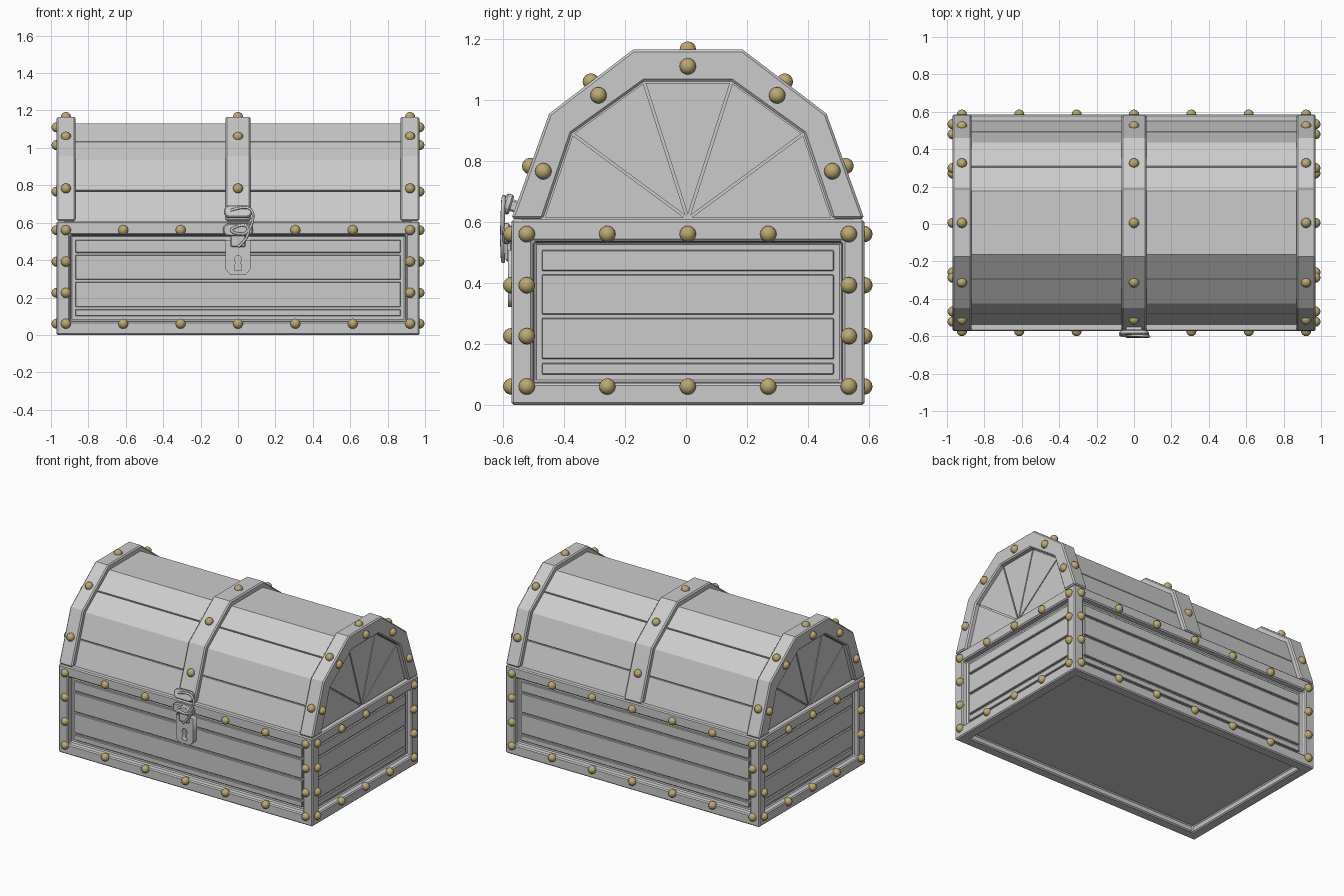
import bpy, bmesh, math
from mathutils import Matrix, Vector

if "Cube" in bpy.data.objects:
    bpy.data.objects.remove(bpy.data.objects["Cube"])

CY = 0.006          # chest centre in y
HX, HY, HZ = 0.97, 0.579, 0.607


def finish(bm, name, bevel=0, mat=None):
    bmesh.ops.recalc_face_normals(bm, faces=bm.faces)
    me = bpy.data.meshes.new(name)
    bm.to_mesh(me)
    bm.free()
    ob = bpy.data.objects.new(name, me)
    bpy.context.collection.objects.link(ob)
    if bevel:
        m = ob.modifiers.new("bevel", 'BEVEL')
        m.width, m.segments, m.limit_method = bevel, 1, 'ANGLE'
        m.angle_limit = math.radians(50)
    if mat:
        me.materials.append(mat)
    return ob


def box(bm, lo, hi):
    lo, hi = Vector(lo), Vector(hi)
    s = [abs(v) for v in hi - lo]
    bmesh.ops.create_cube(bm, size=1, matrix=Matrix.Translation((lo + hi) / 2) @ Matrix.Diagonal((*s, 1)))


def prism(bm, pts, x0, x1):
    f = bm.faces.new([bm.verts.new((x0, y + CY, z)) for y, z in pts])
    r = bmesh.ops.extrude_face_region(bm, geom=[f])
    bmesh.ops.translate(bm, vec=(x1 - x0, 0, 0), verts=[v for v in r['geom'] if isinstance(v, bmesh.types.BMVert)])


def arch(half):
    return half + [(-y, z) for y, z in reversed(half)]


# body: framed box with recessed panels on every side
bm = bmesh.new()
box(bm, (-HX, CY - HY, 0), (HX, CY + HY, HZ))
faces = bm.faces[:]
bmesh.ops.inset_individual(bm, faces=faces, thickness=0.1)
bmesh.ops.inset_individual(bm, faces=faces, thickness=0.006, depth=-0.04)
finish(bm, "body_frame", 0.007)

# body planks, front/back and both ends
bm = bmesh.new()
for z0, z1 in ((0.1, 0.137), (0.15, 0.284), (0.296, 0.427), (0.439, 0.507)):
    for s in (-1, 1):
        box(bm, (-0.87, CY + s * (HY - 0.045), z0), (0.87, CY + s * (HY - 0.027), z1))
        box(bm, (s * (HX - 0.045), CY - 0.479, z0), (s * (HX - 0.027), CY + 0.479, z1))
finish(bm, "body_planks", 0.003)

# lid core with plank grooves in the middle of the sloping facets
outer = arch([(0.579, 0.61), (0.455, 0.955), (0.18, 1.165)])
inner = arch([(0.475, 0.61), (0.38, 0.89), (0.144, 1.06)])
panel = arch([(0.545, 0.605), (0.43, 0.935), (0.17, 1.13)])
profile = []
for i, (a, b) in enumerate(zip(panel, panel[1:])):
    a, b = Vector(a), Vector(b)
    profile.append(a)
    if i != 2:
        d, m = (b - a).normalized(), (a + b) / 2
        n = Vector((-d.y, d.x))
        profile += [m - d * 0.004, m + n * 0.01, m + d * 0.004]
profile.append(Vector(panel[-1]))
bm = bmesh.new()
prism(bm, profile, -0.93, 0.93)
finish(bm, "lid_planks")

# lid end panels: fan of wedges
bm = bmesh.new()
for p, q in zip(inner, inner[1:]):
    tri = [Vector((0, 0.61)), Vector(p), Vector(q)]
    sides = [(tri[1] - tri[2]).length, (tri[2] - tri[0]).length, (tri[0] - tri[1]).length]
    per = sum(sides)
    c = sum((t * s for t, s in zip(tri, sides)), Vector((0, 0))) / per
    e1, e2 = tri[1] - tri[0], tri[2] - tri[0]
    radius = abs(e1.x * e2.y - e1.y * e2.x) / per
    tri = [c + (t - c) * (1 - 0.004 / radius) for t in tri]
    for s in (-1, 1):
        prism(bm, tri, s * 0.925, s * 0.942)
finish(bm, "lid_end_wedges")

# lid arches at both ends and the middle strap
bm = bmesh.new()
for s in (-1, 1):
    prism(bm, outer + inner[::-1], s * 0.868, s * HX)
finish(bm, "lid_end_arches", 0.008)
bm = bmesh.new()
prism(bm, outer + inner[::-1], -0.067, 0.067)
finish(bm, "lid_middle_strap", 0.008)

# rivets
brass = bpy.data.materials.new("brass")
brass.diffuse_color = (0.5, 0.39, 0.17, 1)
brass.use_nodes = True
brass.node_tree.nodes["Principled BSDF"].inputs["Base Color"].default_value = brass.diffuse_color
spots = []
for s in (-1, 1):
    for z in (0.06, 0.56):
        spots += [(x * 0.3067, s * HY, z) for x in range(-3, 4) if (x, s, z) != (0, -1, 0.56)]
        spots += [(s * HX, y * 0.264, z) for y in range(-2, 3)]
    for z in (0.225, 0.392):
        for t in (-1, 1):
            spots += [(t * 0.92, s * HY, z), (s * HX, t * 0.528, z)]
    spots += [(s * HX, 0, 1.11)]
    spots += [(s * HX, t * y, z) for t in (-1, 1) for y, z in ((0.293, 1.015), (0.474, 0.766))]
for x in (-0.92, 0, 0.92):
    spots += [(x, 0, 1.165)]
    spots += [(x, t * y, z) for t in (-1, 1) for y, z in ((0.318, 1.06), (0.517, 0.783))]
bm = bmesh.new()
for x, y, z in spots:
    bmesh.ops.create_uvsphere(bm, u_segments=16, v_segments=8, radius=0.027,
                              matrix=Matrix.Translation((x, y + CY, z)))
for f in bm.faces:
    f.smooth = True
finish(bm, "rivets", mat=brass)


def curve_object(name, loops, cyclic, bevel=0, extrude=0, loc=(0, 0, 0), rot=0):
    cu = bpy.data.curves.new(name, 'CURVE')
    cu.dimensions = '2D' if cyclic else '3D'
    if cyclic:
        cu.fill_mode = 'BOTH'
    cu.bevel_depth, cu.extrude, cu.bevel_resolution = bevel, extrude, 2
    for pts in loops:
        sp = cu.splines.new('POLY' if cyclic else 'NURBS')
        sp.points.add(len(pts) - 1)
        for p, co in zip(sp.points, pts):
            p.co = (*co, 0, 1) if len(co) == 2 else (*co, 1)
        sp.use_cyclic_u = cyclic
        if not cyclic:
            sp.use_endpoint_u, sp.order_u, sp.resolution_u = True, 3, 6
    ob = bpy.data.objects.new(name, cu)
    ob.location, ob.rotation_euler.x = loc, rot
    bpy.context.collection.objects.link(ob)
    bpy.ops.object.select_all(action='DESELECT')
    ob.select_set(True)
    bpy.context.view_layer.objects.active = ob
    bpy.ops.object.convert(target='MESH')


# lock plate with a keyhole
half = [(0.066, 0.508), (0.066, 0.35), (0.04, 0.32)]
plate = half + [(-x, z) for x, z in reversed(half)]
keyhole = [(0.02 * math.sin(a), 0.405 + 0.02 * math.cos(a))
           for a in [math.radians(-140 + 28 * i) for i in range(11)]] + [(0.02, 0.345), (-0.02, 0.345)]
curve_object("lock_plate", [plate, keyhole], True, extrude=0.02, loc=(0, -0.564, 0), rot=math.pi / 2)

# hasp knobs on strap and rim, each with a stem and a rounded head
for name, z, y, tilt, w in (("hasp_knob_upper", 0.658, -0.584, -0.3, 0.15), ("hasp_knob_lower", 0.562, -0.588, 0, 0.16)):
    bm = bmesh.new()
    box(bm, (-w / 2, -0.014, -0.034), (w / 2, 0.012, 0.034))
    bmesh.ops.bevel(bm, geom=[e for e in bm.edges if abs(e.verts[0].co.y - e.verts[1].co.y) > 0.01],
                    offset=0.032, segments=4, profile=0.5, affect='EDGES')
    box(bm, (-0.045, 0, -0.02), (0.045, 0.035, 0.02))
    ob = finish(bm, name, 0.006)
    ob.location, ob.rotation_euler.x = (0, y, z), tilt

# hasp tab and hooked shackle
bm = bmesh.new()
box(bm, (-0.04, -0.592, 0.47), (0.04, -0.57, 0.535))
finish(bm, "hasp_tab", 0.006)
curve_object("hasp_hook", [[(-0.04, -0.594, 0.665), (0.03, -0.597, 0.69), (0.085, -0.6, 0.665), (0.075, -0.602, 0.58),
                            (0.03, -0.603, 0.53), (-0.06, -0.603, 0.56), (0.05, -0.603, 0.6), (0.06, -0.603, 0.52),
                            (0.0, -0.6, 0.47)]], False, bevel=0.007)
